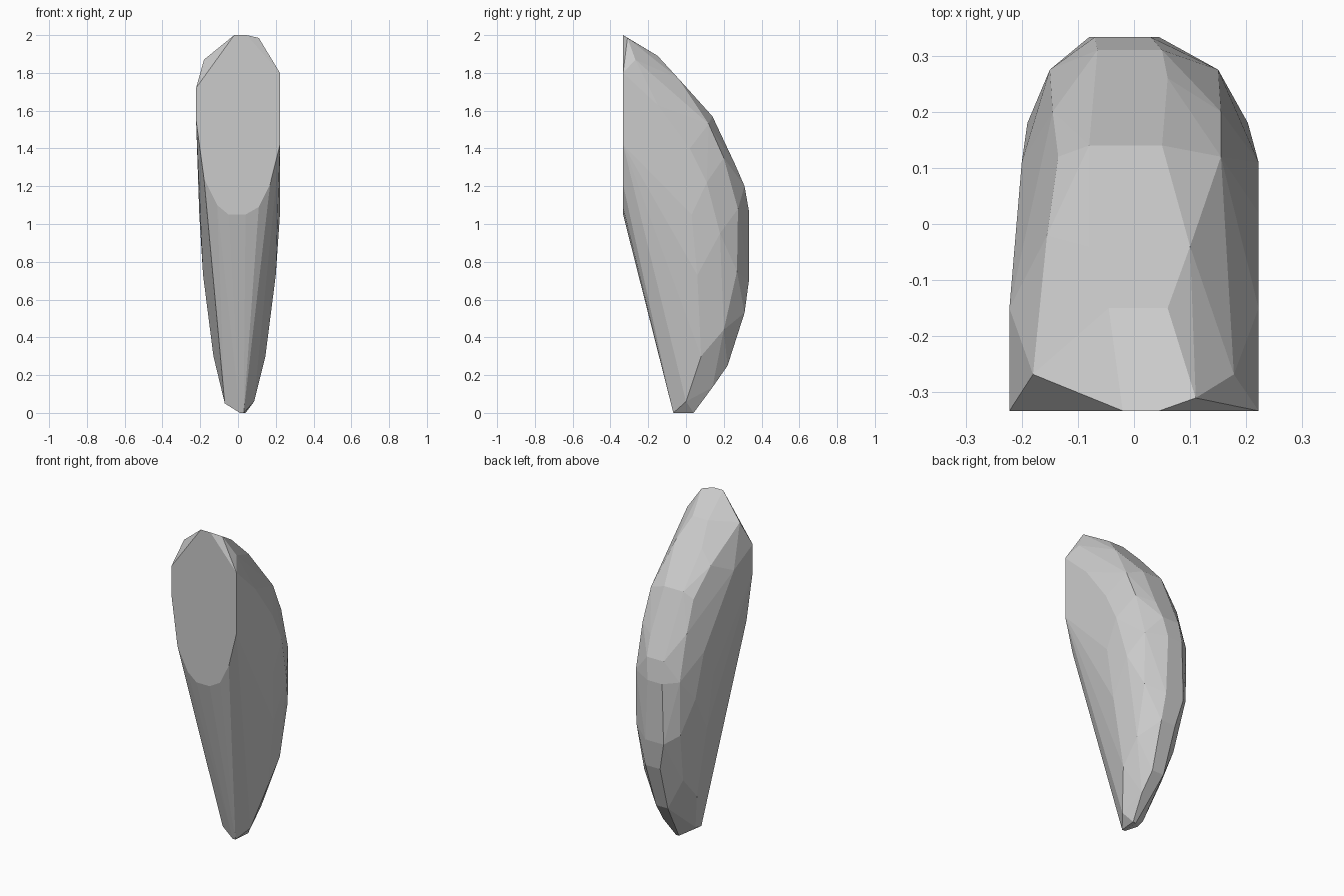
import bpy
import bmesh
import math

# Flat front facet outline (x, z), all at the front plane
FRONT_Y = -0.333
front = [(-0.02, 2.0), (0.045, 2.0), (0.222, 1.8), (0.222, 1.42), (0.17, 1.21),
         (0.11, 1.09), (0.04, 1.05), (-0.05, 1.05), (-0.11, 1.1), (-0.18, 1.24),
         (-0.222, 1.55), (-0.222, 1.72)]

# Curved back: each row is y, z, left x, right x
ridge = [(-0.31, 1.985, -0.02, 0.11), (-0.15, 1.89, -0.045, 0.06),
         (-0.04, 1.77, -0.08, 0.10), (0.14, 1.57, -0.08, 0.05),
         (0.26, 1.315, -0.04, 0.06), (0.31, 1.2, -0.065, 0.05),
         (0.333, 1.07, -0.07, 0.03), (0.333, 0.70, -0.08, 0.045),
         (0.31, 0.53, -0.04, 0.06), (0.22, 0.25, -0.03, 0.05),
         (0.14, 0.135, 0.0, 0.06), (0.04, 0.0, 0.02, 0.04),
         (-0.067, 0.0, 0.01, 0.03)]

# Facet corners between the back ridge and the sides
shoulder = [(-0.268, 1.87, -0.18, 0.178), (-0.02, 1.69, -0.155, 0.13),
            (0.12, 1.53, -0.135, 0.155), (0.2, 1.35, -0.145, 0.155),
            (0.275, 1.08, -0.15, 0.15), (0.27, 0.75, -0.15, 0.15),
            (0.2, 0.44, -0.12, 0.145), (0.0, 0.06, -0.065, 0.085)]

# Widest side facet corners
side = [(-0.15, 1.63, -0.222, 0.222), (0.02, 1.4, -0.203, 0.222),
        (0.11, 1.22, -0.2, 0.222), (0.18, 0.95, -0.19, 0.203),
        (0.03, 1.05, -0.205, 0.222), (0.06, 0.73, -0.185, 0.2),
        (0.08, 0.3, -0.13, 0.145), (-0.05, 0.05, -0.07, 0.05)]

# Faceted stone: the convex shell around all the corners
bm = bmesh.new()
for x, z in front:
    bm.verts.new((x, FRONT_Y, z))
for y, z, left, right in ridge + shoulder + side:
    bm.verts.new((left, y, z))
    bm.verts.new((right, y, z))
hull = bmesh.ops.convex_hull(bm, input=bm.verts[:])
loose = [v for v in bm.verts if not v.link_faces]
bmesh.ops.delete(bm, geom=loose, context='VERTS')

# Merge nearly flat triangles into broad facets
bmesh.ops.dissolve_limit(bm, angle_limit=math.radians(2),
                         verts=bm.verts[:], edges=bm.edges[:])
bmesh.ops.recalc_face_normals(bm, faces=bm.faces[:])

mesh = bpy.data.meshes.new("faceted_stone")
bm.to_mesh(mesh)
bm.free()
bpy.context.collection.objects.link(bpy.data.objects.new("faceted_stone", mesh))
